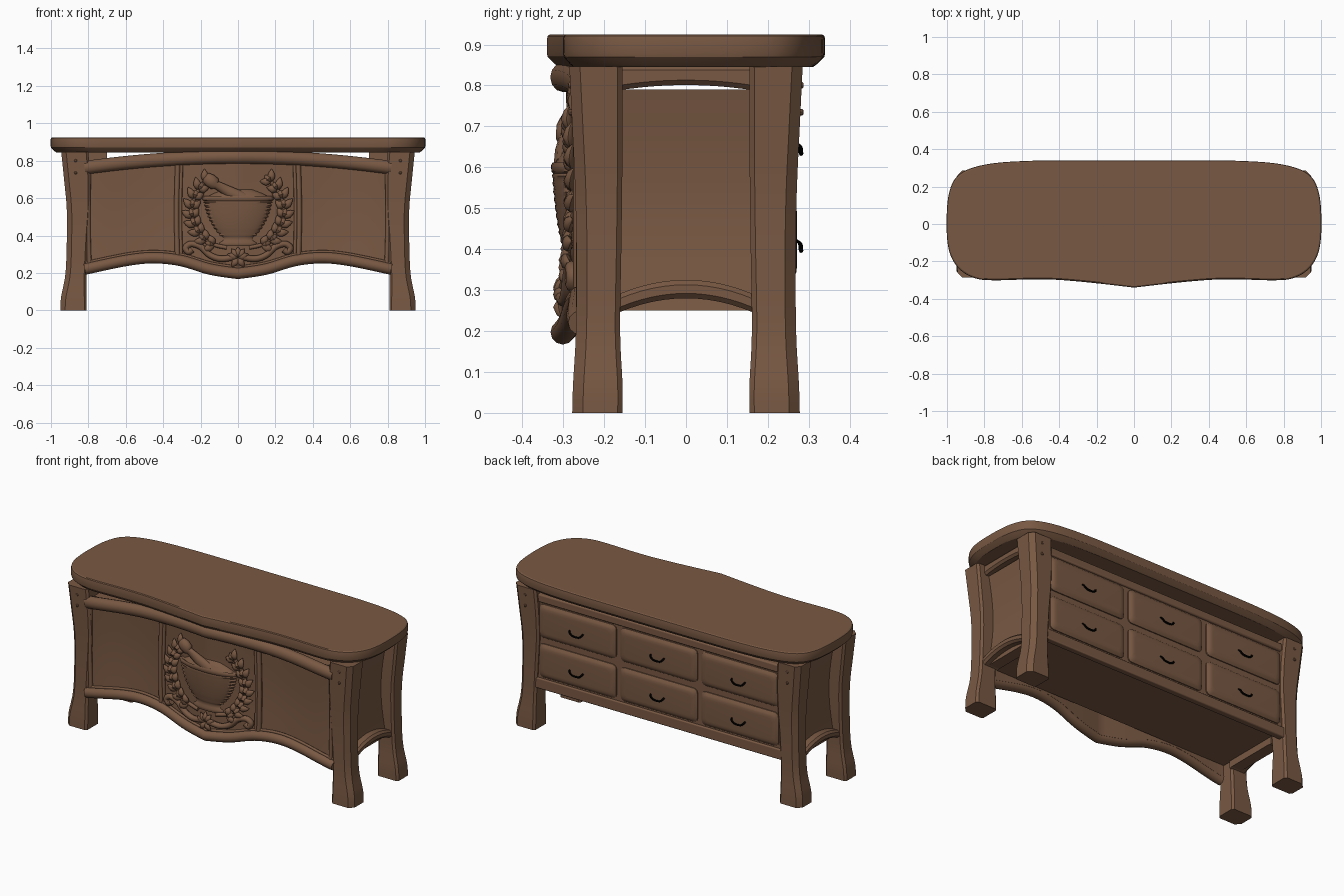
import bpy, bmesh, math
from mathutils import Vector

if "Cube" in bpy.data.objects:
    bpy.data.objects.remove(bpy.data.objects["Cube"])

def material(name, rgb):
    m = bpy.data.materials.new(name)
    m.diffuse_color = (*rgb, 1)
    m.use_nodes = True
    m.node_tree.nodes["Principled BSDF"].inputs["Base Color"].default_value = m.diffuse_color
    return m

WOOD = material("brown wood", (0.19, 0.099, 0.056))
BLACK = material("black iron", (0.0, 0.0, 0.0))

# ---------- helpers ----------
def spline(pts, n=6):
    """Smooth curve through points of any dimension."""
    p = [Vector(q) for q in pts]
    p = [p[0]] + p + [p[-1]]
    out = []
    for a, b, c, d in zip(p, p[1:], p[2:], p[3:]):
        for i in range(n):
            t = i / n
            out.append(0.5 * (2*b + (c-a)*t + (2*a-5*b+4*c-d)*t*t + (3*b-a-3*c+d)*t**3))
    return out + [p[-1]]

def interp(x, pts):
    x = abs(x)
    for a, b in zip(pts, pts[1:]):
        if x <= b[0]:
            return a[1] + (b[1] - a[1]) * (x - a[0]) / max(b[0] - a[0], 1e-6)
    return pts[-1][1]

def loft(bm, rings):
    vs = [[bm.verts.new(c) for c in r] for r in rings]
    n = len(vs[0])
    for a, b in zip(vs, vs[1:]):
        for i in range(n):
            bm.faces.new((a[i], a[(i+1) % n], b[(i+1) % n], b[i]))
    bm.faces.new(vs[0])
    bm.faces.new(vs[-1])

def sweep(bm, path, radii, flat=1.0, sides=10):
    """Tube along a path lying roughly in the xz plane; flat scales its depth in y."""
    path = [Vector(p) for p in path]
    rings = []
    for i, p in enumerate(path):
        r = radii[i] if isinstance(radii, list) else radii
        t = path[min(i+1, len(path)-1)] - path[max(i-1, 0)]
        n = t.cross(Vector((0, 1, 0))).normalized()
        rings.append([p + n * r * math.cos(k * math.tau / sides)
                      + Vector((0, r * flat * math.sin(k * math.tau / sides), 0)) for k in range(sides)])
    loft(bm, rings)

def finish(name, bm, mat=WOOD, angle=35, bevel=0):
    bmesh.ops.recalc_face_normals(bm, faces=bm.faces)
    me = bpy.data.meshes.new(name)
    bm.to_mesh(me)
    bm.free()
    me.materials.append(mat)
    ob = bpy.data.objects.new(name, me)
    bpy.context.collection.objects.link(ob)
    bpy.ops.object.select_all(action='DESELECT')
    ob.select_set(True)
    bpy.context.view_layer.objects.active = ob
    bpy.ops.object.shade_smooth_by_angle(angle=math.radians(angle))
    if bevel:
        m = ob.modifiers.new("rounded edges", 'BEVEL')
        m.width, m.segments = bevel, 3
    return ob

def box(name, x0, x1, y0, y1, z0, z1, bevel=0):
    bm = bmesh.new()
    loft(bm, [[(x0, y0, z), (x1, y0, z), (x1, y1, z), (x0, y1, z)] for z in (z0, z1)])
    return finish(name, bm, bevel=bevel)

# ---------- table top ----------
half = spline([(0, -.34), (.2, -.317), (.4, -.299), (.55, -.296), (.75, -.301), (.85, -.29), (.93, -.245),
               (.98, -.17), (1, -.07), (1, .08), (.985, .18), (.95, .25), (.88, .295), (.75, .325),
               (.55, .338), (.3, .34), (0, .34)], 5)
outline = half + [Vector((-p.x, p.y)) for p in reversed(half[1:-1])]
front_pts = [(p.x, p.y) for p in half[:26]]
bm = bmesh.new()
loft(bm, [[(p.x * (1 - d), p.y * (1 - d / .34), z) for p in outline]
          for z, d in ((.845, .03), (.852, .02), (.87, .002), (.88, 0), (.912, 0), (.921, .002), (.925, .008))])
finish("table_top", bm, angle=24)

def panel_y(x):
    return interp(x, front_pts) + .045

# ---------- legs with pegs ----------
leg_profile = spline([(0, .81, .95, .155, .278), (.07, .81, .946, .155, .276), (.2, .81, .922, .161, .269),
                      (.4, .80, .915, .158, .268), (.55, .79, .916, .156, .271), (.7, .79, .93, .155, .278),
                      (.846, .80, .945, .155, .285)], 4)
for sx, side in ((-1, "left"), (1, "right")):
    for sy, end in ((-1, "front"), (1, "back")):
        rings, c, w = [], .012, .026
        for z, a, b, d, e in leg_profile:
            sec = [(a+c, d), (b-c, d), (b, d+c), (b, e-w), (b-w, e), (a+c, e), (a, e-c), (a, d+c)]
            rings.append([(sx * x, sy * y, z) for x, y in sec])
        bm = bmesh.new()
        loft(bm, rings)
        finish(f"{end}_{side}_leg", bm, angle=40)
        bm = bmesh.new()
        for z in (.735, .80):
            loft(bm, [[(sx * .868 + r * math.cos(k * math.pi / 4), sy * y, z + r * math.sin(k * math.pi / 4))
                       for k in range(8)] for y, r in ((.26, .008), (.284, .008), (.287, .005))])
        finish(f"{end}_{side}_pegs", bm)

# ---------- cabinet body (bottom board sits above the rails) and back rails ----------
box("cabinet_body", -.81, .81, -.225, .25, .29, .79)
box("back_top_rail", -.82, .82, .225, .262, .768, .815, .008)
box("back_bottom_rail", -.82, .82, .225, .262, .25, .312, .006)

# ---------- drawers with handles ----------
for col, cx in enumerate((-.537, 0, .537)):
    for row, cz in enumerate((.423, .66)):
        bm = bmesh.new()
        rings = []
        for y, d in ((.235, 0), (.256, 0), (.266, .012), (.27, .022), (.271, .035)):
            w, h, r, ring = .254 - d, .1 - d, .025, []
            for q in range(4):
                ox, oz = (w - r) * (1, -1, -1, 1)[q], (h - r) * (1, 1, -1, -1)[q]
                for k in range(4):
                    a = math.pi / 2 * (q + k / 3)
                    ring.append((cx + ox + r * math.cos(a), y, cz + oz + r * math.sin(a)))
            rings.append(ring)
        loft(bm, rings)
        finish(f"drawer_{col}_{row}", bm, angle=30)
        bm = bmesh.new()
        sweep(bm, spline([(cx - .045, .268, cz), (cx - .04, .279, cz - .01), (cx - .02, .281, cz - .025),
                          (cx + .02, .281, cz - .025), (cx + .04, .279, cz - .01), (cx + .045, .268, cz)], 4),
              .0055, sides=8)
        finish(f"drawer_handle_{col}_{row}", bm, BLACK)

# ---------- side panels and arched side rails ----------
ys = [-.165 + .33 * i / 12 for i in range(13)]
for s, side in ((-1, "left"), (1, "right")):
    bm = bmesh.new()
    loft(bm, [[(s * .80, -.17, z), (s * x, -.17, z), (s * x, .17, z), (s * .80, .17, z)]
              for z, x in [(.25 + .54 * t / 10, .868 - .03 * math.sin(math.pi * t / 10)) for t in range(11)]])
    finish(f"{side}_side_panel", bm)
    for name, x0, x1, low, high, rise_low, rise_high in (("bottom", .80, .905, .245, .29, .035, .035),
                                                         ("top", .70, .90, .788, .85, .013, 0)):
        bm = bmesh.new()
        rings = []
        for y in ys:
            k = 1 - (y / .165) ** 2
            a, b = low + rise_low * k, high + rise_high * k
            rings.append([(s * x0, y, a), (s * (x1 - .012), y, a), (s * x1, y, a + .012),
                          (s * x1, y, b - .012), (s * (x1 - .012), y, b), (s * x0, y, b)])
        loft(bm, rings)
        finish(f"{side}_side_{name}_rail", bm)

# ---------- front panel and wavy front rails ----------
low_pts = [(p.x, p.y) for p in spline([(0, .197), (.15, .22), (.3, .265), (.45, .281), (.6, .266), (.82, .22)], 5)]
xs = [-.82 + 1.64 * i / 60 for i in range(61)]
top_z = lambda x: .82 - .055 * (x / .8) ** 2
bm = bmesh.new()
rings = []
for x in xs:
    a, b, y = interp(x, low_pts), top_z(x), panel_y(x)
    ring = [(x, y + .008 * math.sin(math.pi * t / 6), a + (b - a) * t / 6) for t in range(7)]
    rings.append(ring + [(x, y + .025, b), (x, y + .025, a)])
loft(bm, rings)
finish("front_panel", bm)
bm = bmesh.new()
sweep(bm, [(x, panel_y(x) - .006, top_z(x)) for x in xs], .036, .85, 12)
finish("front_top_rail", bm, angle=50)
bm = bmesh.new()
sweep(bm, [(x, panel_y(x) - .006, interp(x, low_pts)) for x in xs], .03, 1, 12)
sweep(bm, [(x, panel_y(x) - .004, interp(x, low_pts) + .033) for x in xs], .008, 1, 8)
finish("front_bottom_rail", bm, angle=50)
bm = bmesh.new()
for s in (-1, 1):
    for x, r in ((.302, .009), (.322, .014), (.795, .012)):
        sweep(bm, [(s * (x + .006 * math.sin(math.pi * t / 8)), panel_y(x) - .002, .25 + .53 * t / 8)
                   for t in range(9)], r, sides=8)
finish("front_vertical_beads", bm, angle=50)

# ---------- carved bowl and pestle ----------
bm = bmesh.new()
wall = spline([(.395, .09), (.44, .125), (.49, .152), (.54, .17), (.585, .18)], 5)
prof = [(.343, .09), (.35, .1), (.362, .1), (.372, .085), (.384, .08)]
prof += [(z, r + (.006 if i % 2 else -.003)) for i, (z, r) in enumerate(wall)]
prof += [(.59, .19), (.605, .192), (.612, .18), (.608, .165), (.625, .13), (.645, .08), (.65, .02)]
loft(bm, [[(r * math.cos(k * math.tau / 32), -.272 + .3 * r * math.sin(k * math.tau / 32), z)
           for k in range(32)] for z, r in prof])
finish("carved_bowl", bm, angle=50)
bm = bmesh.new()
sweep(bm, [(.03, -.3, .595), (-.05, -.3, .635), (-.115, -.295, .67), (-.125, -.295, .677), (-.15, -.292, .695),
           (-.172, -.29, .712), (-.18, -.29, .718)], [.035, .03, .022, .034, .036, .028, .006], .7)
finish("carved_pestle", bm, angle=50)

# ---------- carved wreath, scrolls and flower ----------
def leaf(bm, x, z, angle, length, width):
    d = Vector((math.cos(angle), 0, math.sin(angle))) * length
    y = panel_y(x) - .008
    path = [Vector((x, y - .01 * math.sin(math.pi * t), z)) + d * t for t in (0, .2, .45, .75, 1)]
    sweep(bm, path, [width * w for w in (.15, .75, 1, .65, .06)], .65, 8)

stem = spline([(.06, .335), (.15, .36), (.215, .43), (.245, .52), (.225, .62), (.165, .7)], 4)
scroll = spline([(.02, .285), (.09, .275), (.15, .295), (.2, .34), (.25, .355), (.28, .335),
                 (.265, .312), (.245, .325)], 5)
wreath, scrolls = bmesh.new(), bmesh.new()
for s in (-1, 1):
    sweep(wreath, [(s * x, panel_y(x) - .004, z) for x, z in stem], .011, sides=8)
    for i in range(3, len(stem), 2):
        p, t = stem[i], stem[i] - stem[i - 1]
        a = math.atan2(t.y, t.x)
        for turn, size in ((-.75, .07), (.8, .06), (0, .05)):
            b = a + turn
            leaf(wreath, s * p.x, p.y, b if s > 0 else math.pi - b, size, .021)
    sweep(scrolls, [(s * x, panel_y(x) - .012, z) for x, z in scroll], .017, 1, 8)
for a in (20, 55, 90, 125, 160, 235, 305):
    leaf(scrolls, 0, .28, math.radians(a), .06, .018)
finish("carved_wreath", wreath, angle=50)
finish("carved_scrolls", scrolls, angle=50)
